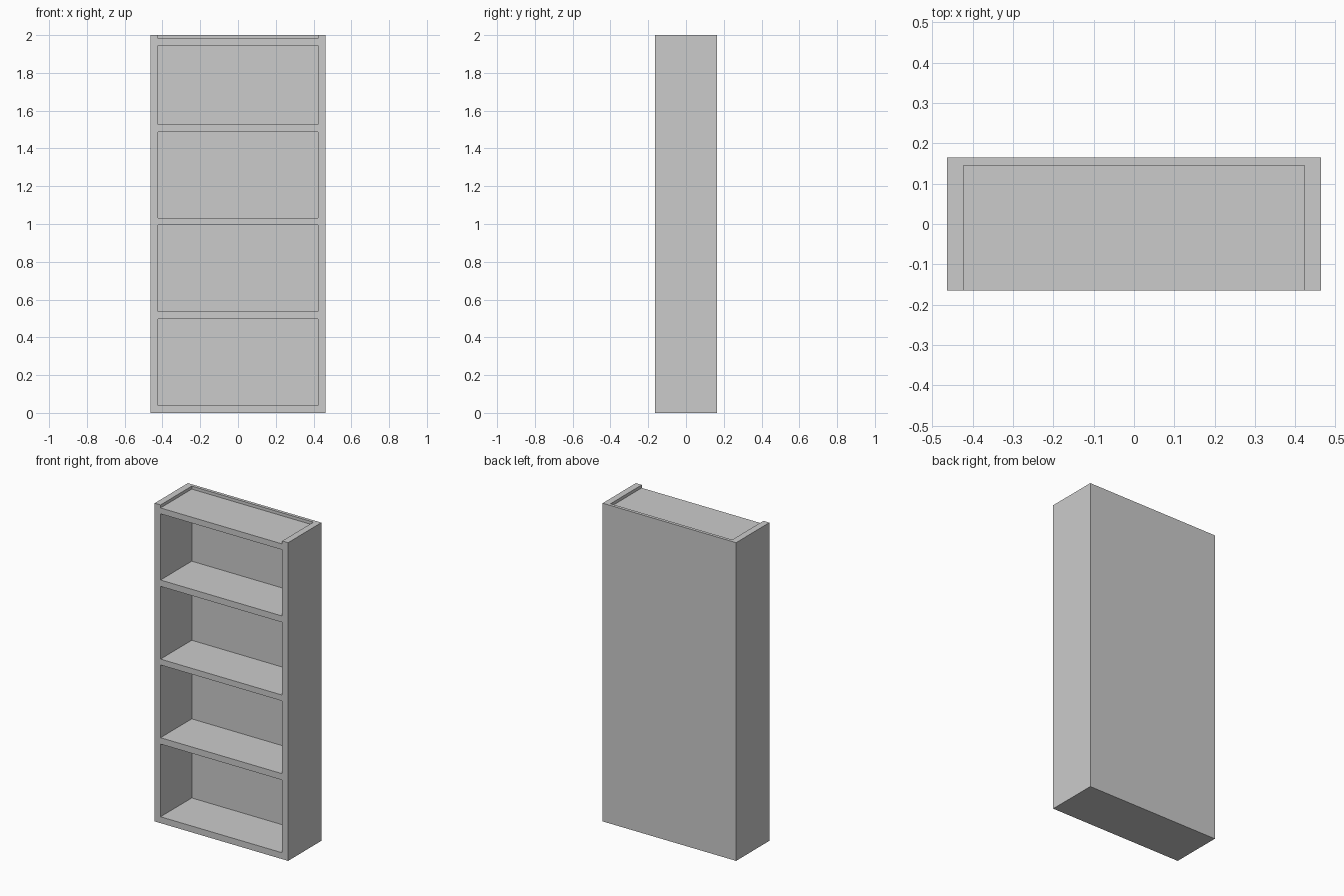
import bpy, bmesh
from mathutils import Matrix

if "Cube" in bpy.data.objects:
    bpy.data.objects.remove(bpy.data.objects["Cube"])

W, D, H = 0.928, 0.33, 2.0      # overall size
SIDE, BACK = 0.041, 0.02        # panel thicknesses
# bottom and top of each opening; the last is the recess above the top board
OPENINGS = [(0.04, 0.497), (0.537, 0.994), (1.031, 1.488), (1.528, 1.944), (1.981, H + 0.1)]


def add_box(bm, lo, hi):
    size = [b - a for a, b in zip(lo, hi)]
    mid = [(a + b) / 2 for a, b in zip(lo, hi)]
    bmesh.ops.create_cube(bm, size=1, matrix=Matrix.Translation(mid) @ Matrix.Diagonal((*size, 1)))


def make_object(name, boxes):
    bm = bmesh.new()
    for lo, hi in boxes:
        add_box(bm, lo, hi)
    mesh = bpy.data.meshes.new(name)
    bm.to_mesh(mesh)
    bm.free()
    obj = bpy.data.objects.new(name, mesh)
    bpy.context.collection.objects.link(obj)
    return obj


# Solid cabinet block
bookcase = make_object("bookcase", [((-W / 2, -D / 2, 0), (W / 2, D / 2, H))])

# Openings cut from the front, leaving sides, shelves and back panel
inner = W / 2 - SIDE
cutter = make_object("shelf_openings", [
    ((-inner, -D / 2 - 0.1, z0), (inner, D / 2 - BACK, z1)) for z0, z1 in OPENINGS])
cutter.hide_render = True

cut = bookcase.modifiers.new("cut_openings", 'BOOLEAN')
cut.operation = 'DIFFERENCE'
cut.solver = 'EXACT'
cut.object = cutter

# Apply the cut and remove the helper
bpy.context.view_layer.objects.active = bookcase
bookcase.select_set(True)
bpy.ops.object.modifier_apply(modifier=cut.name)
bpy.data.objects.remove(cutter)
